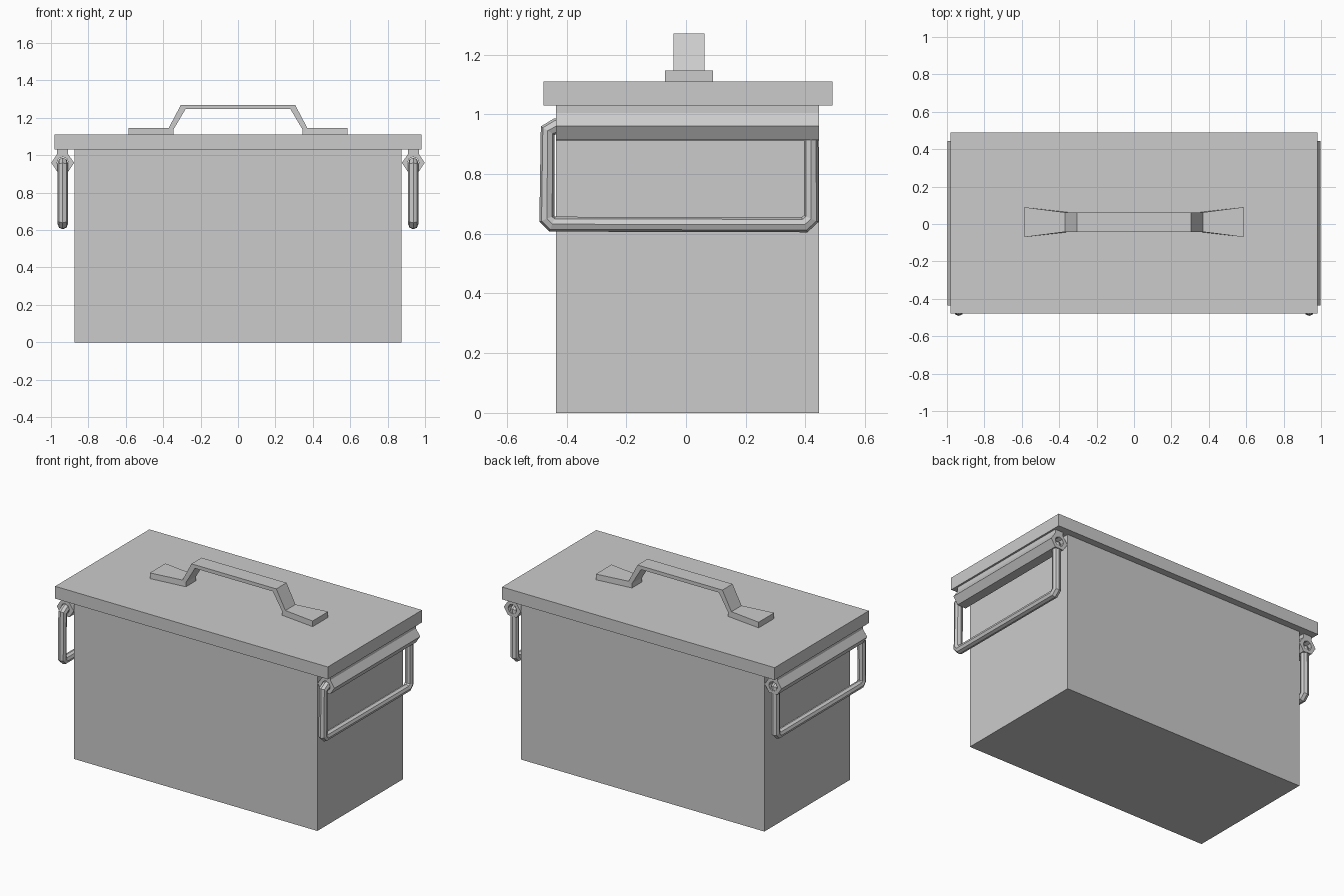
import bpy, bmesh, math

if "Cube" in bpy.data.objects:
    bpy.data.objects.remove(bpy.data.objects["Cube"])


def mesh_object(name, bm):
    bmesh.ops.recalc_face_normals(bm, faces=bm.faces)
    me = bpy.data.meshes.new(name)
    bm.to_mesh(me)
    bm.free()
    ob = bpy.data.objects.new(name, me)
    bpy.context.collection.objects.link(ob)
    return ob


def box(name, x, y0, y1, z0, z1):
    bm = bmesh.new()
    bmesh.ops.create_cube(bm, size=1)
    for v in bm.verts:
        v.co = (v.co.x * 2 * x, y0 + (v.co.y + 0.5) * (y1 - y0), z0 + (v.co.z + 0.5) * (z1 - z0))
    return mesh_object(name, bm)


def curve_object(name, splines, dims, closed, **settings):
    cu = bpy.data.curves.new(name, 'CURVE')
    cu.dimensions = dims
    for key, val in settings.items():
        setattr(cu, key, val)
    for pts in splines:
        sp = cu.splines.new('POLY')
        sp.points.add(len(pts) - 1)
        for p, co in zip(sp.points, pts):
            p.co = (*co, 1)
        sp.use_cyclic_u = closed
        sp.use_smooth = False
    tmp = bpy.data.objects.new(name + "_curve", cu)
    bpy.context.collection.objects.link(tmp)
    dg = bpy.context.evaluated_depsgraph_get()
    me = bpy.data.meshes.new_from_object(tmp.evaluated_get(dg))
    bpy.data.objects.remove(tmp)
    ob = bpy.data.objects.new(name, me)
    bpy.context.collection.objects.link(ob)
    return ob


# Body and overhanging lid
box("body", 0.875, -0.435, 0.445, 0, 1.04)
box("lid", 0.98, -0.478, 0.49, 1.03, 1.11)

# Lid handle: paired outer / inner stations (outer x, z, inner x, z, half width)
half = [(0.585, 1.147, 0.585, 1.105, 0.08), (0.37, 1.147, 0.345, 1.105, 0.052),
        (0.37, 1.147, 0.345, 1.138, 0.052), (0.305, 1.27, 0.28, 1.247, 0.052)]
stations = half + [(-a, b, -c, d, w) for a, b, c, d, w in reversed(half)]
bm = bmesh.new()
rings = []
for ox, oz, ix, iz, w in stations:
    rings.append([bm.verts.new(p) for p in ((ox, 0.01 - w, oz), (ox, 0.01 + w, oz),
                                            (ix, 0.01 + w, iz), (ix, 0.01 - w, iz))])
for a, b in zip(rings, rings[1:]):
    for i in range(4):
        j = (i + 1) % 4
        bm.faces.new((a[i], a[j], b[j], b[i]))
bm.faces.new(rings[0])
bm.faces.new(rings[-1])
bmesh.ops.remove_doubles(bm, verts=bm.verts, dist=0.0005)
mesh_object("lid_handle", bm)

# Hinge tubes under the lid, with wire bails hanging from them
profile = [(0.968, 1.035), (0.968, 1.005), (0.998, 0.96), (0.968, 0.914), (0.908, 0.912),
           (0.876, 0.96), (0.908, 1.005), (0.908, 1.035)]
hole = [(0.937 + 0.031 * math.cos(i * math.pi / 4), 0.96 + 0.031 * math.sin(i * math.pi / 4))
        for i in range(8)]
path = [(-0.39, 0.96), (-0.435, 0.96), (-0.463, 0.945), (-0.466, 0.65), (-0.448, 0.632),
        (0.397, 0.63), (0.419, 0.65), (0.419, 0.945), (0.395, 0.96), (0.35, 0.96)]
for side, s in (("left", -1), ("right", 1)):
    loops = [[(s * x, z, 0) for x, z in loop] for loop in (profile, hole)]
    hinge = curve_object(side + "_hinge", loops, '2D', True, fill_mode='BOTH', extrude=0.44)
    hinge.rotation_euler.x = math.pi / 2
    hinge.location.y = 0.005
    curve_object(side + "_bail", [[(s * 0.937, y, z) for y, z in path]], '3D', False,
                 fill_mode='FULL', bevel_depth=0.027, bevel_resolution=2, use_fill_caps=True)
